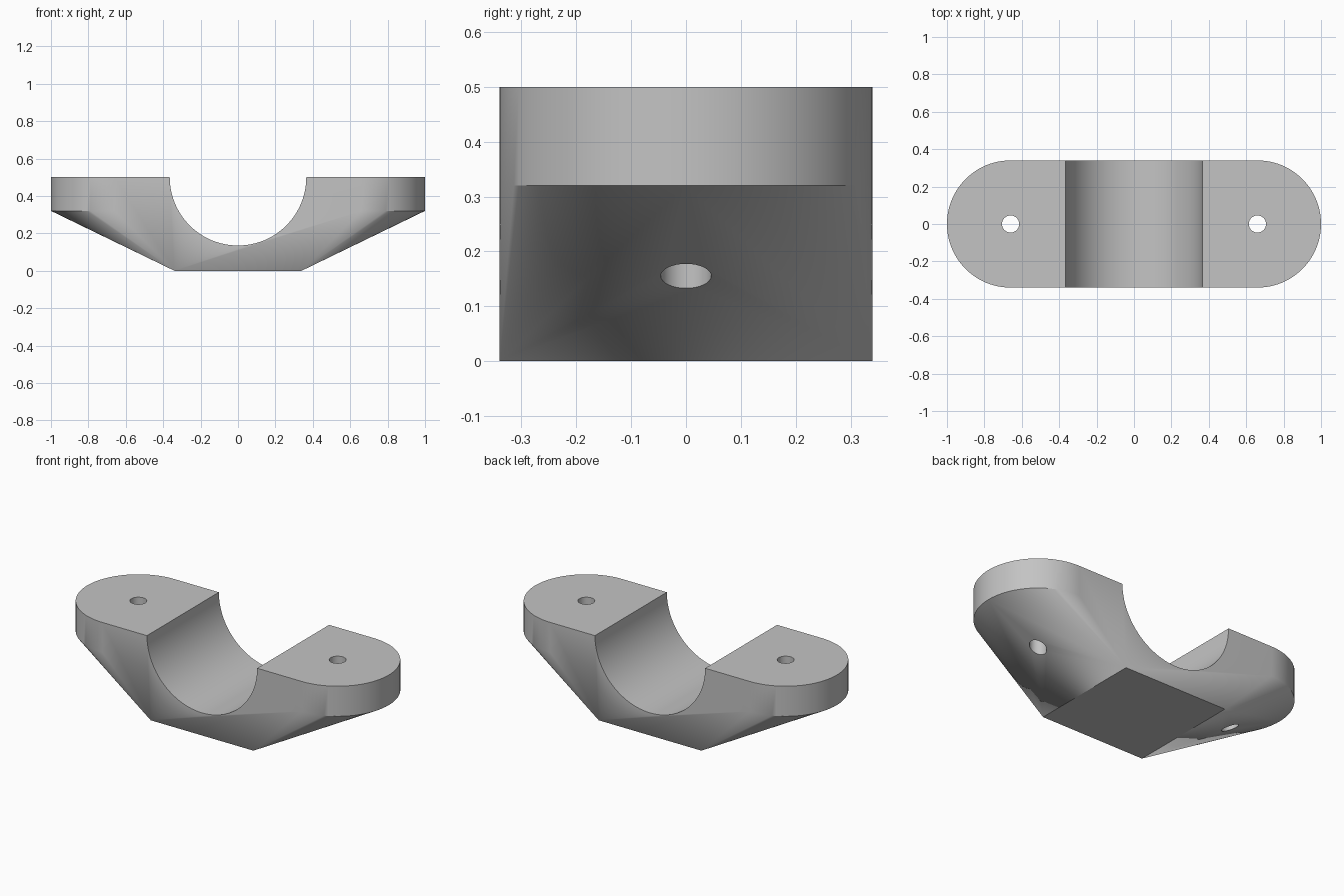
import bpy, bmesh
from math import radians, sin, cos, pi

if "Cube" in bpy.data.objects:
    bpy.data.objects.remove(bpy.data.objects["Cube"])

HALF_W = 0.34              # half width, also the radius of the rounded ends
END_X = 1.0 - HALF_W       # centre of rounded ends and bolt holes
TOP, LEDGE = 0.5, 0.32
BORE_R, HOLE_R = 0.365, 0.046
SEGMENTS = 48

grey = bpy.data.materials.new("plain grey")
grey.use_nodes = True
grey.diffuse_color = (0.55, 0.55, 0.55, 1)
grey.node_tree.nodes["Principled BSDF"].inputs["Base Color"].default_value = grey.diffuse_color

# Clamp body: hull of a round-ended slab and the square foot
bm = bmesh.new()
for side in (-1, 1):
    for z in (LEDGE, TOP):
        for i in range(SEGMENTS + 1):
            a = pi * i / SEGMENTS - pi / 2
            bm.verts.new((side * (END_X + HALF_W * cos(a)), HALF_W * sin(a), z))
    for y in (-HALF_W, HALF_W):
        bm.verts.new((side * HALF_W, y, 0))
bmesh.ops.convex_hull(bm, input=bm.verts[:])
bmesh.ops.dissolve_limit(bm, angle_limit=radians(0.1), verts=bm.verts[:], edges=bm.edges[:])
bmesh.ops.recalc_face_normals(bm, faces=bm.faces[:])
mesh = bpy.data.meshes.new("clamp_body")
bm.to_mesh(mesh)
bm.free()
body = bpy.data.objects.new("clamp_body", mesh)
bpy.context.collection.objects.link(body)
mesh.materials.append(grey)


def cut_cylinder(name, radius, location, rotation, sides):
    """Cut a round opening through the body."""
    bpy.ops.mesh.primitive_cylinder_add(vertices=sides, radius=radius, depth=2,
                                        location=location, rotation=rotation)
    cutter = bpy.context.object
    cutter.name = name
    cutter.hide_render = True
    cutter.data.materials.append(grey)
    bpy.ops.object.select_all(action='DESELECT')
    body.select_set(True)
    bpy.context.view_layer.objects.active = body
    mod = body.modifiers.new(name, 'BOOLEAN')
    mod.operation = 'DIFFERENCE'
    mod.solver = 'EXACT'
    mod.object = cutter
    bpy.ops.object.modifier_apply(modifier=mod.name)
    bpy.data.objects.remove(cutter)


# Half-round saddle and the two bolt holes
cut_cylinder("saddle_cutter", BORE_R, (0, 0, TOP), (pi / 2, 0, 0), 96)
for x in (-END_X, END_X):
    cut_cylinder("bolt_hole_cutter", HOLE_R, (x, 0, TOP / 2), (0, 0, 0), 32)

bpy.ops.object.shade_smooth_by_angle(angle=radians(24))
